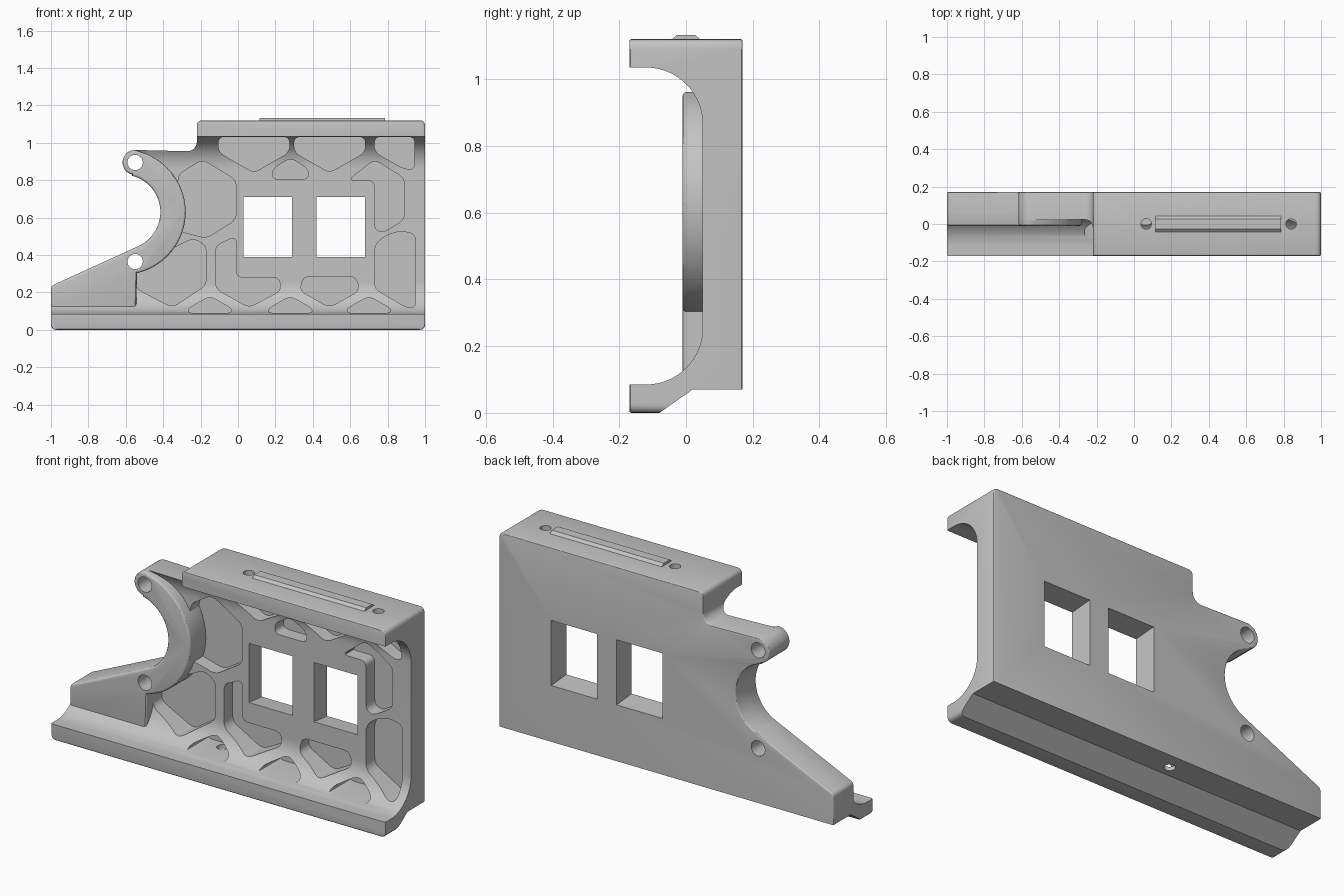
import bpy, bmesh, math
from mathutils import Vector

if "Cube" in bpy.data.objects:
    bpy.data.objects.remove(bpy.data.objects["Cube"])

grey = bpy.data.materials.new("light_grey")
grey.use_nodes = True
GREY = (0.55, 0.55, 0.55, 1)
grey.diffuse_color = GREY
grey.node_tree.nodes["Principled BSDF"].inputs["Base Color"].default_value = GREY


def arc(cx, cz, r, start, end, n=24):
    angles = [math.radians(start + (end - start) * i / n) for i in range(n + 1)]
    return [(cx + r * math.cos(a), cz + r * math.sin(a)) for a in angles]


def rounded(points, r=0.035, n=5):
    """Round every corner of an outline."""
    out = []
    for i, p in enumerate(points):
        p = Vector(p)
        ends = []
        for q in (points[i - 1], points[(i + 1) % len(points)]):
            d = Vector(q) - p
            ends.append(p + d.normalized() * min(r, d.length * 0.45))
        for k in range(n + 1):
            t = k / n
            out.append(tuple(ends[0] * (1 - t) ** 2 + p * 2 * t * (1 - t) + ends[1] * t * t))
    return out


def loft(bm, rings):
    """Closed skin through matching rings of points, with normals facing out."""
    rings = [[bm.verts.new(p) for p in ring] for ring in rings]
    faces = [bm.faces.new(rings[0][::-1]), bm.faces.new(rings[-1])]
    for a, b in zip(rings, rings[1:]):
        for i in range(len(a)):
            faces.append(bm.faces.new((a[i - 1], a[i], b[i], b[i - 1])))
    bm.normal_update()
    if sum(f.calc_area() * f.normal.dot(f.verts[0].co) for f in faces) < 0:
        bmesh.ops.reverse_faces(bm, faces=faces)
    return faces


def prism(bm, outline, lo, hi, axis="y", bevel=0.0):
    """Extrude an outline along one axis, optionally softening both rims."""
    place = {"x": lambda a, b, d: (d, a, b),
             "y": lambda a, b, d: (a, d, b),
             "z": lambda a, b, d: (a, b, d)}[axis]
    faces = loft(bm, [[place(a, b, d) for a, b in outline] for d in (lo, hi)])
    if bevel:
        rims = [e for f in faces[:2] for e in f.edges]
        bmesh.ops.bevel(bm, geom=rims, offset=bevel, segments=3, profile=0.5, affect="EDGES")


def make(name, bm):
    mesh = bpy.data.meshes.new(name)
    bm.to_mesh(mesh)
    bm.free()
    mesh.materials.append(grey)
    obj = bpy.data.objects.new(name, mesh)
    bpy.context.collection.objects.link(obj)
    return obj


def activate(obj):
    bpy.ops.object.select_all(action="DESELECT")
    obj.select_set(True)
    bpy.context.view_layer.objects.active = obj


def carve(obj, cutter, operation="DIFFERENCE"):
    activate(obj)
    mod = obj.modifiers.new("carve", "BOOLEAN")
    mod.operation, mod.solver, mod.object = operation, "EXACT", cutter
    bpy.ops.object.modifier_apply(modifier=mod.name)


# Shared outline: sloped foot, round bite and upper lug
CX, CZ = -0.615, 0.63
LUG = (-0.55, 0.895)
slope = rounded([(-1, 0.1), (-1, 0.235), (-0.56, 0.425)], 0.02)[6:12]
bite = slope + arc(CX, CZ, 0.2, -66, 76) + arc(*LUG, 0.067, -104, -268)

# Body: front silhouette crossed with the channel section
step = arc(-0.27, 1.005, 0.05, -90, 0, 8)
corners = rounded([(-0.22, 1.0), (-0.22, 1.12), (1, 1.12), (1, 0), (-1, 0), (-1, 0.1)], 0.03)[6:30]
bm = bmesh.new()
prism(bm, bite + step + corners, -0.17, 0.17, bevel=0.007)
body = make("channel_body", bm)

section = ([(-0.25, -0.05), (-0.25, 0.085)] + arc(-0.12, 0.255, 0.17, -90, 0)
           + arc(-0.12, 0.865, 0.17, 0, 90)
           + [(-0.25, 1.035), (-0.25, 1.3), (0.3, 1.3), (0.3, 0.07), (0.02, 0.07), (-0.151, -0.05)])
bm = bmesh.new()
prism(bm, section, -1.2, 1.2, "x")
channel = make("channel_cutter", bm)
carve(body, channel, "INTERSECT")

# Lightening pockets
pockets = [
    [(-0.19, 0.91), (-0.32, 0.83), (-0.32, 0.53), (-0.17, 0.49), (-0.01, 0.59), (-0.01, 0.8)],
    [(-0.24, 0.49), (-0.17, 0.45), (-0.17, 0.24), (-0.35, 0.12), (-0.545, 0.22), (-0.545, 0.34)],
    [(-0.12, 0.45), (-0.01, 0.5), (-0.01, 0.28), (0.22, 0.28), (0.23, 0.21), (0.06, 0.12), (-0.12, 0.22)],
    [(0.35, 0.285), (0.63, 0.285), (0.65, 0.21), (0.49, 0.12), (0.33, 0.21)],
    [(0.78, 0.5), (0.87, 0.53), (0.95, 0.51), (0.95, 0.12), (0.9, 0.12), (0.73, 0.22), (0.73, 0.45)],
    [(0.59, 0.8), (0.73, 0.91), (0.89, 0.81), (0.89, 0.59), (0.775, 0.52), (0.73, 0.54), (0.73, 0.8)],
    [(0.28, 0.92), (0.375, 0.86), (0.375, 0.805), (0.185, 0.805), (0.185, 0.86)],
]
for x in (0.085, 0.49):
    pockets.append([(x - 0.19, 1.032), (x + 0.19, 1.032), (x + 0.19, 0.95), (x, 0.84), (x - 0.19, 0.95)])
pockets.append([(0.73, 1.032), (0.945, 1.032), (0.945, 0.86), (0.89, 0.86), (0.73, 0.95)])
for x in (-0.15, 0.28, 0.7):
    pockets.append([(x - 0.115, 0.09), (x + 0.115, 0.09), (x + 0.115, 0.115), (x, 0.18), (x - 0.115, 0.115)])
bm = bmesh.new()
for outline in pockets:
    prism(bm, rounded(outline), -0.4, 0.125)
pocket_cutter = make("pocket_cutter", bm)
carve(body, pocket_cutter)

# Windows, slightly wider towards the back
bm = bmesh.new()
for x in (0.16, 0.55):
    loft(bm, [[(x + sx * w, y, 0.55 + sz * h) for sx, sz in ((-1, -1), (1, -1), (1, 1), (-1, 1))]
              for y, w, h in ((-0.1, 0.13, 0.16), (0.06, 0.13, 0.16), (0.15, 0.138, 0.176), (0.3, 0.138, 0.176))])
window_cutter = make("window_cutter", bm)
carve(body, window_cutter)

# Raised crescent and wedge on the front
bm = bmesh.new()
crescent = bite + arc(CX, CZ, 0.335, 75, -77, 36) + [(-0.545, 0.1), (-1, 0.1)]
prism(bm, crescent, -0.01, 0.155, bevel=0.012)
ring = make("crescent_mount", bm)

# Bolt holes through the lugs, screw holes in the top and the base
bm = bmesh.new()
for x, z in (LUG, (-0.55, 0.365)):
    prism(bm, arc(x, z, 0.041, 0, 345, 23), -0.4, 0.4)
for x, y, lo, hi in ((0.065, 0, 0.94, 1.3), (0.84, 0, 0.94, 1.3), (-0.15, 0.08, -0.1, 0.13)):
    prism(bm, arc(x, y, 0.028, 0, 345, 23), lo, hi, "z")
hole_cutter = make("hole_cutter", bm)
for part in (body, ring):
    carve(part, hole_cutter)

# Chamfered key on the top
bm = bmesh.new()
prism(bm, [(-0.042, 1.115), (0.042, 1.115), (0.042, 1.12), (0.026, 1.133), (-0.026, 1.133), (-0.042, 1.12)],
      0.115, 0.785, "x")
key = make("top_key", bm)

for cutter in (channel, pocket_cutter, window_cutter, hole_cutter):
    bpy.data.objects.remove(cutter)
for part in (body, ring, key):
    activate(part)
    bpy.ops.object.shade_smooth_by_angle(angle=math.radians(30))
